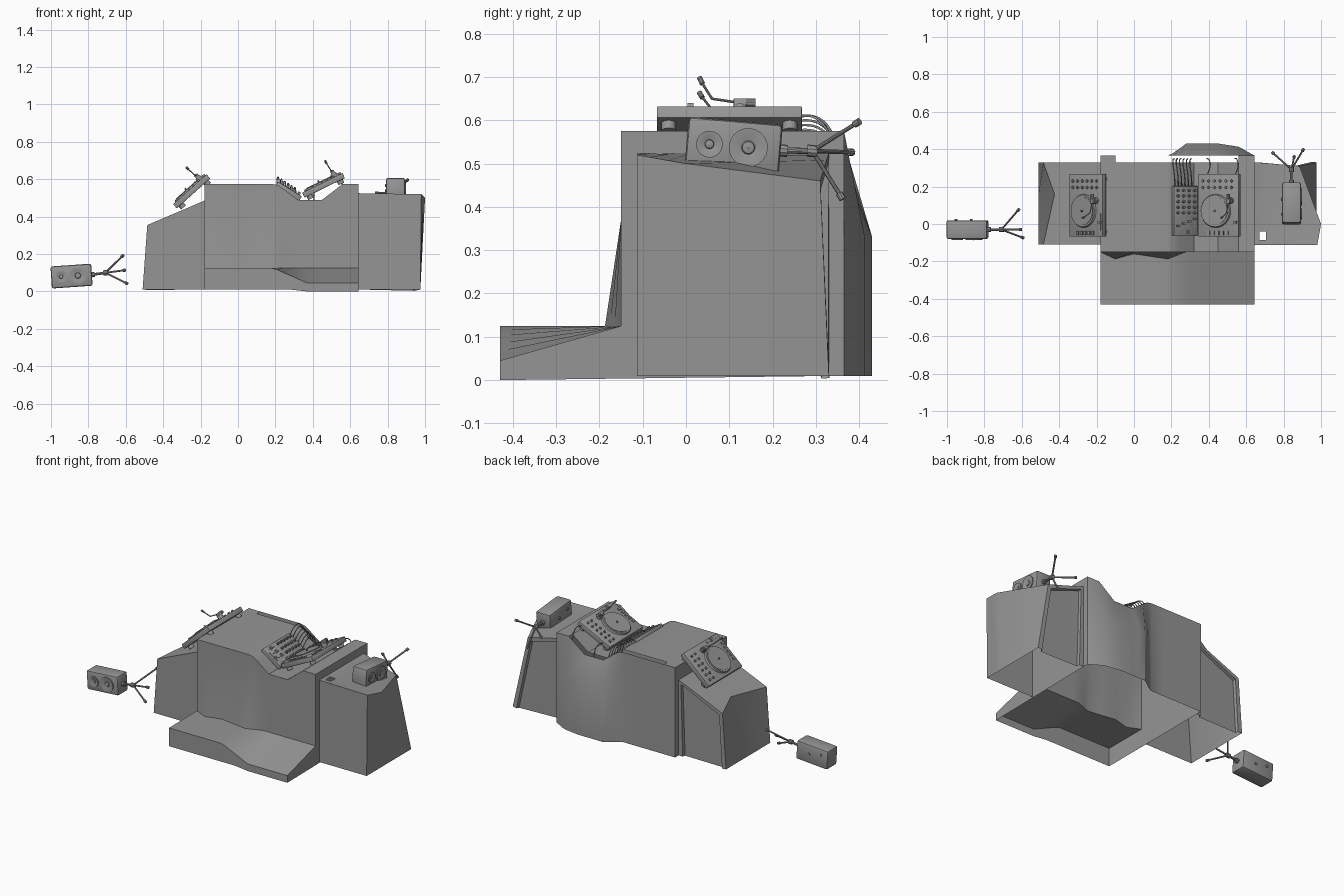
import bpy, bmesh, math
from mathutils import Matrix, Vector

cube = bpy.data.objects.get("Cube")
if cube:
    bpy.data.objects.remove(cube, do_unlink=True)

grey = bpy.data.materials.new("plain_grey")
grey.use_nodes = True
GREY = (0.3, 0.3, 0.3, 1)
grey.diffuse_color = GREY
grey.node_tree.nodes["Principled BSDF"].inputs["Base Color"].default_value = GREY


def finish(name, bm, M=Matrix(), fix=True):
    if fix:
        bmesh.ops.recalc_face_normals(bm, faces=bm.faces)
    me = bpy.data.meshes.new(name)
    bm.to_mesh(me)
    bm.free()
    me.materials.append(grey)
    ob = bpy.data.objects.new(name, me)
    bpy.context.collection.objects.link(ob)
    ob.matrix_world = M
    bpy.ops.object.select_all(action="DESELECT")
    ob.select_set(True)
    bpy.context.view_layer.objects.active = ob
    bpy.ops.object.shade_smooth_by_angle(angle=math.radians(35))
    return ob


def box(name, size, loc, M=Matrix(), bevel=0):
    bm = bmesh.new()
    bmesh.ops.create_cube(bm, size=1, matrix=Matrix.Translation(loc) @ Matrix.Diagonal((*size, 1)))
    if bevel:
        bmesh.ops.bevel(bm, geom=bm.edges[:], offset=bevel, segments=2, affect="EDGES", profile=0.5)
    return finish(name, bm, M)


def rod(name, a, b, r, M=Matrix(), r2=None, sides=10):
    a, b = Vector(a), Vector(b)
    bm = bmesh.new()
    T = Matrix.Translation((a + b) / 2) @ (b - a).to_track_quat("Z", "Y").to_matrix().to_4x4()
    bmesh.ops.create_cone(bm, cap_ends=True, segments=sides, radius1=r,
                          radius2=r if r2 is None else r2, depth=(b - a).length, matrix=T)
    return finish(name, bm, M)


def cable(name, points, r=0.003):
    cu = bpy.data.curves.new(name, "CURVE")
    cu.dimensions = "3D"
    cu.bevel_depth, cu.bevel_resolution, cu.resolution_u = r, 1, 6
    sp = cu.splines.new("BEZIER")
    sp.bezier_points.add(len(points) - 1)
    for p, co in zip(sp.bezier_points, points):
        p.co = co
        p.handle_left_type = p.handle_right_type = "AUTO"
    cu.materials.append(grey)
    bpy.context.collection.objects.link(bpy.data.objects.new(name, cu))


def ramp(x, pts):
    for (x0, v0), (x1, v1) in zip(pts, pts[1:]):
        if x <= x1:
            return v0 + (v1 - v0) * max(0, x - x0) / (x1 - x0)
    return pts[-1][1]


def loft(bm, rings):
    rows = [[bm.verts.new(p) for p in r] for r in rings]
    for a, b in zip(rows, rows[1:]):
        for i in range(len(a) - 1):
            bm.faces.new((a[i], b[i], b[i + 1], a[i + 1]))
    return rows


# Main console: open shell lofted along x, with a dipped top and a front step
TOP = [(0.2, .575), (.24, .55), (.32, .49), (.45, .49), (.56, .575)]
STEP = [(.19, .125), (.37, .045)]
FOOT = [(.28, .01), (.37, 0)]
FRONT = [(-.18, -.15), (-.1, -.187), (0, -.16), (.18, -.187), (.28, -.15)]
BACK = [(.19, .365), (.28, .43), (.53, .43), (.645, .365)]
bm = bmesh.new()
rings = []
for x in (-.18, -.1, 0, .1, .18, .21, .24, .28, .32, .37, .45, .56, .645):
    t, back = ramp(x, TOP), ramp(x, BACK)
    rings.append([(x, y, z) for y, z in (
        (-.43, ramp(x, FOOT)), (-.43, ramp(x, STEP)), (ramp(x, FRONT), .125), (-.15, .37),
        (-.15, t), (.33, t), (.365, t), (back, .33), (back, .01))])
rows = loft(bm, rings)
for end in (rows[0], rows[-1]):
    bm.faces.new(end)
bmesh.ops.recalc_face_normals(bm, faces=bm.faces)
# Cable slot along the rear of the top
slot = [f for f in bm.faces if .33 < f.calc_center_median().y < .365
        and f.calc_center_median().z > .45 and -.1 < f.calc_center_median().x < .56]
bmesh.ops.delete(bm, geom=slot, context="FACES")
finish("main_console", bm, fix=False)


# Side blocks: open below, framed panel recessed into the back
def side_block(name, rings, hole=None):
    bm = bmesh.new()
    rows = loft(bm, rings)
    bm.faces.new(rows[0])
    back = bm.faces.new(rows[-1])
    bmesh.ops.recalc_face_normals(bm, faces=bm.faces)
    bm.normal_update()
    bmesh.ops.inset_region(bm, faces=[back], thickness=0.028, depth=0)
    bmesh.ops.inset_region(bm, faces=[back], thickness=0.004, depth=-0.018)
    if hole:
        x0, x1, y0, y1 = hole
        for co, no in (((x0, 0, 0), (1, 0, 0)), ((x1, 0, 0), (1, 0, 0)),
                       ((0, y0, 0), (0, 1, 0)), ((0, y1, 0), (0, 1, 0))):
            bmesh.ops.bisect_plane(bm, geom=bm.verts[:] + bm.edges[:] + bm.faces[:],
                                   plane_co=co, plane_no=no)
        cut = [f for f in bm.faces if f.normal.z > .7 and x0 < f.calc_center_median().x < x1
               and y0 < f.calc_center_median().y < y1]
        bmesh.ops.delete(bm, geom=cut, context="FACES")
    finish(name, bm, fix=False)


side_block("right_block", [[(-.51, y, .01), (x, y, z), (-.18, y, .485), (-.18, y, .01)]
                           for y, x, z in ((-.11, -.485, .355), (.16, -.425, .38), (.33, -.485, .355))])
side_block("left_block", [[(.975, y, .01), (x, yt, z), (.645, y, .525), (.645, y, .01)]
                          for y, yt, x, z in ((-.113, -.113, .98, .52), (0, 0, 1, .50), (.33, .31, .885, .46))],
           hole=(.67, .705, -.085, -.04))


# Turntable decks
def deck(side, loc, angle):
    M = Matrix.Translation(loc) @ Matrix.Rotation(-angle, 4, "Y")
    n = side + "_deck_"
    box(n + "body", (.24, .335, .03), (0, 0, 0), M, .003)
    for sx in (-1, 1):
        for sy in (-1, 1):
            x, y = sx * .09, sy * .14
            rod(n + "foot", (x, y, -.035), (x, y, -.014), .017, M, sides=12)
    px, py = -.015, -.03
    rod(n + "platter", (px, py, .014), (px, py, .024), .09, M, .085, 32)
    rod(n + "record", (px, py, .024), (px, py, .027), .075, M, sides=32)
    rod(n + "spindle", (px, py, .026), (px, py, .036), .005, M)
    # Tonearm with its pivot and raised head
    rod(n + "arm_base", (.075, .025, .014), (.075, .025, .035), .017, M, sides=14)
    box(n + "arm_pivot", (.022, .03, .018), (.075, .025, .043), M, .002)
    rod(n + "arm_weight", (.075, .03, .045), (.075, .06, .045), .01, M)
    rod(n + "arm_inner", (.075, .025, .045), (.07, -.04, .058), .003, M)
    rod(n + "arm_outer", (.07, -.04, .058), (.065, -.068, .11), .003, M)
    rod(n + "arm_head", (.066, -.062, .098), (.065, -.069, .115), .006, M)
    # Keys along the front and back edges, and a speed slider
    for i in range(5):
        box(n + "key", (.014, .02, .008), (-.055 + i * .027, -.148, .018), M)
    for i in range(6):
        for j in range(2):
            rod(n + "button", (-.09 + i * .034, .095 + j * .035, .014),
                (-.09 + i * .034, .095 + j * .035, .024), .007, M, sides=8)
    box(n + "slider_track", (.012, .09, .004), (.103, -.09, .016), M)
    box(n + "slider_cap", (.018, .014, .012), (.103, -.09, .02), M)


deck("right", (-.248, .1, .535), math.radians(42))
deck("left", (.457, .1, .567), math.radians(26))

# Mixer between the deck and the console slope
M = Matrix.Translation((.27, .07, .535)) @ Matrix.Rotation(math.radians(32), 4, "Y")
box("mixer_body", (.15, .265, .03), (0, 0, 0), M, .003)
for i in range(4):
    x = -.052 + i * .035
    for j in range(5):
        y = .11 - j * .03
        rod("mixer_knob", (x, y, .014), (x, y, .03), .008, M, .006)
    box("mixer_fader_track", (.006, .06, .004), (x, -.065, .016), M)
    box("mixer_fader_cap", (.016, .01, .012), (x, -.08 + .012 * i, .021), M)
box("mixer_cross_fader", (.07, .006, .004), (0, -.113, .016), M)
box("mixer_cross_cap", (.01, .016, .012), (.01, -.113, .021), M)

# Cables running to the rear slot
for i in range(6):
    x = .22 + i * .018
    z = .57 - i * .011
    cable("mixer_cable", [(x, .195, z), (x - .004, .26, z + .04), (x - .012, .325, z + .02), (x - .005, .35, .44)])
for x, z in ((.39, .54), (.54, .61)):
    cable("deck_cable", [(x, .262, z), (x + .015, .3, z - .005), (x + .01, .345, z - .08), (x, .35, .42)])


# Fallen speakers on tripod stands; the speaker front is local -y
def speaker(side, M, tips):
    n = side + "_speaker_"
    box(n + "box", (.218, .1, .118), (0, 0, 0), M, .01)
    for x, r in ((-.056, .031), (.034, .045)):
        bm = bmesh.new()
        rings = []
        for rad, y in ((1, -.049), (1, -.056), (.88, -.056), (.35, -.0505), (.3, -.055), (.01, -.057)):
            rings.append([(x + r * rad * math.cos(a * math.tau / 20), y, r * rad * math.sin(a * math.tau / 20))
                          for a in range(21)])
        loft(bm, rings)
        bmesh.ops.remove_doubles(bm, verts=bm.verts, dist=1e-5)
        finish(n + "driver", bm, M)
    for x, y, z in ((-.06, .05, .02), (.02, .05, 0)):
        rod(n + "socket", (x, y - .002, z), (x, y + .006, z), .008, M)
    hub = Vector((.182, 0, .005))
    rod(n + "mount", (.105, 0, 0), (.125, 0, 0), .014, M)
    rod(n + "stand_pole", (.11, 0, 0), hub, .007, M)
    rod(n + "stand_hub", hub - Vector((.012, 0, 0)), hub + Vector((.012, 0, 0)), .014, M)
    for t in tips:
        t = Vector(t)
        rod(n + "stand_leg", hub, t, .005, M)
        rod(n + "stand_tip", t - (t - hub).normalized() * .016, t, .0085, M)


speaker("right", Matrix.Translation((-.89, -.03, .082)) @ Matrix.Rotation(math.radians(-4), 4, "Y"),
        [(.283, .11, .092), (.292, 0, .012), (.297, -.045, -.062)])
speaker("left", Matrix.Translation((.842, .11, .54)) @ Matrix.Rotation(math.radians(90), 4, "Z")
        @ Matrix.Rotation(math.radians(5), 4, "Y"),
        [(.275, .105, .01), (.285, -.065, .083), (.262, -.015, -.1)])
